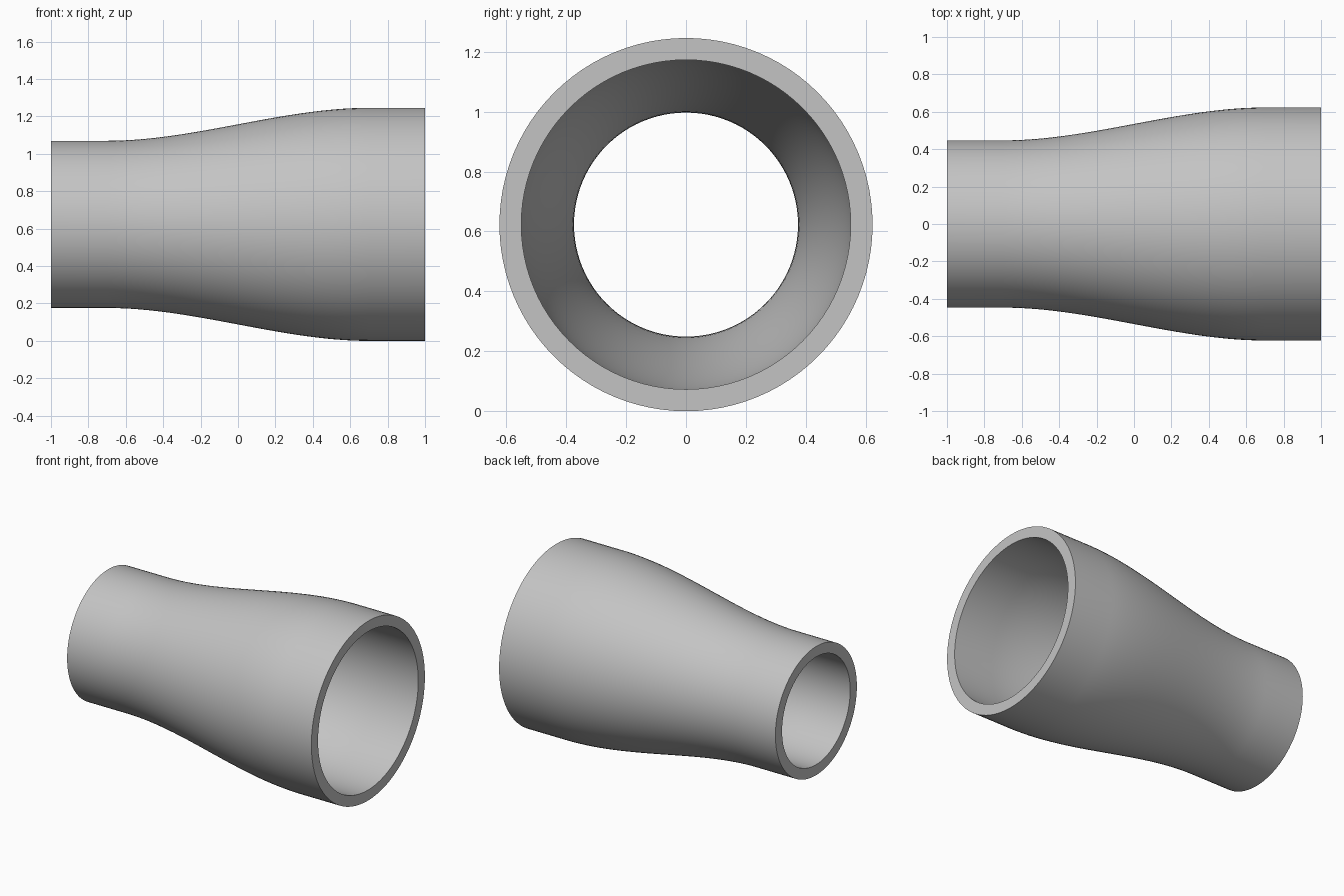
import bpy
import bmesh
from math import cos, sin, pi

cube = bpy.data.objects.get("Cube")
if cube:
    bpy.data.objects.remove(cube, do_unlink=True)

SMALL, LARGE, WALL = 0.447, 0.623, 0.073
BLEND = 0.7          # half length of the flared middle
SEGMENTS, STEPS = 96, 32


def outer_radius(x):
    t = (x + BLEND) / (2 * BLEND)
    return SMALL + (LARGE - SMALL) * t * t * (3 - 2 * t)


# Grey steel
steel = bpy.data.materials.new("grey steel")
steel.use_nodes = True
colour = (0.55, 0.55, 0.55, 1)
steel.diffuse_color = colour
steel.node_tree.nodes["Principled BSDF"].inputs["Base Color"].default_value = colour

# Closed wall profile: outside from small to large end, inside back again
xs = [-BLEND + 2 * BLEND * i / STEPS for i in range(STEPS + 1)]
outside = [(-1, SMALL)] + [(x, outer_radius(x)) for x in xs] + [(1, LARGE)]
profile = outside + [(x, r - WALL) for x, r in reversed(outside)]

# Revolve the profile around the x axis
bm = bmesh.new()
rings = []
for x, r in profile:
    angles = [2 * pi * k / SEGMENTS for k in range(SEGMENTS)]
    rings.append([bm.verts.new((x, r * cos(a), LARGE + r * sin(a))) for a in angles])
for i, ring in enumerate(rings):
    following = rings[(i + 1) % len(rings)]
    for k in range(SEGMENTS):
        n = (k + 1) % SEGMENTS
        bm.faces.new((ring[k], ring[n], following[n], following[k]))
bmesh.ops.recalc_face_normals(bm, faces=bm.faces)

mesh = bpy.data.meshes.new("pipe_reducer")
bm.to_mesh(mesh)
bm.free()
mesh.materials.append(steel)
reducer = bpy.data.objects.new("pipe_reducer", mesh)
bpy.context.collection.objects.link(reducer)

# Smooth walls with crisp end rims
bpy.context.view_layer.objects.active = reducer
reducer.select_set(True)
bpy.ops.object.shade_smooth_by_angle()
